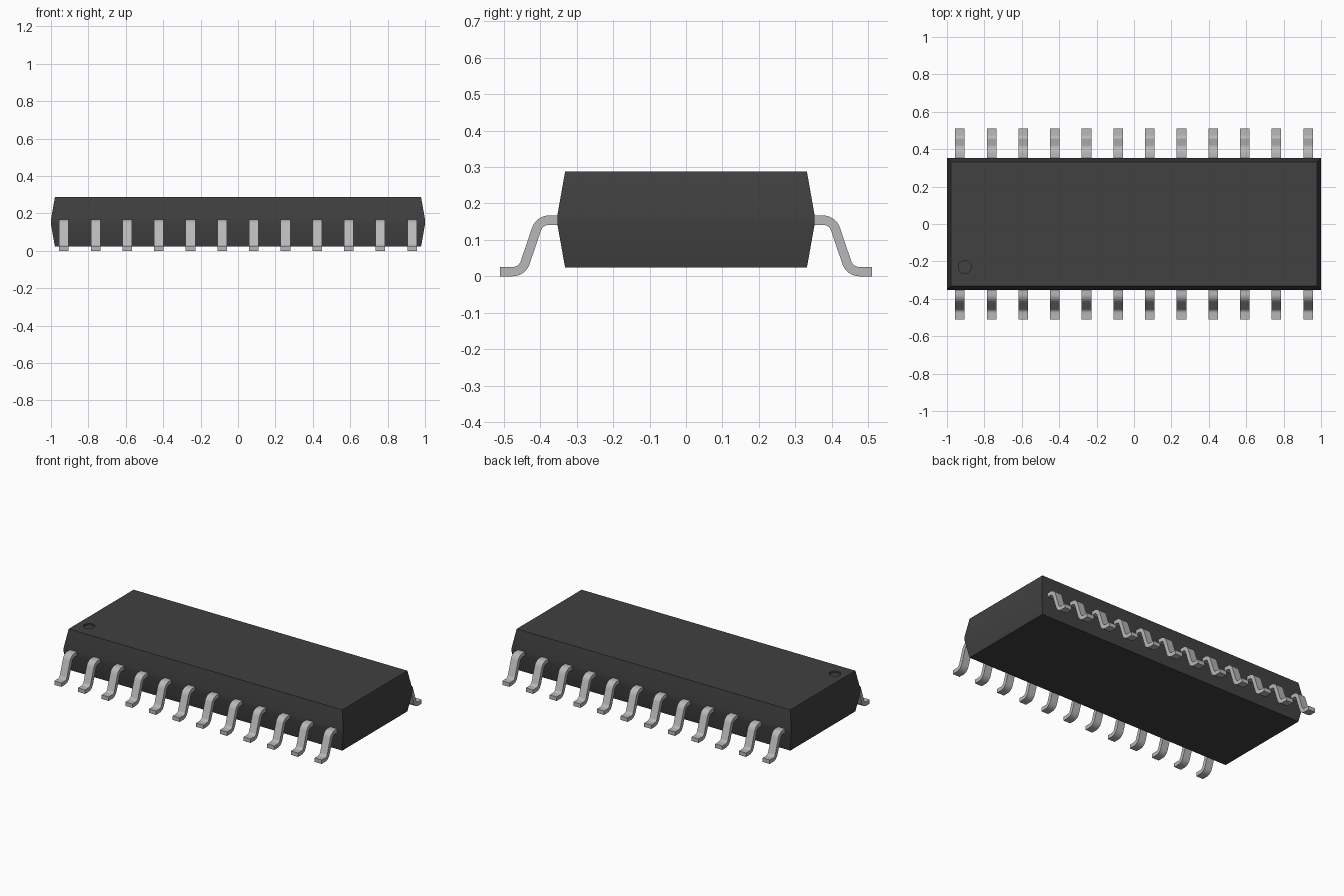
import bpy, bmesh, math
from mathutils import Vector

if "Cube" in bpy.data.objects:
    bpy.data.objects.remove(bpy.data.objects["Cube"], do_unlink=True)


def material(name, value, metallic=0.0):
    mat = bpy.data.materials.new(name)
    mat.use_nodes = True
    color = (value, value, value, 1)
    mat.diffuse_color = color
    mat.node_tree.nodes["Principled BSDF"].inputs["Base Color"].default_value = color
    return mat


def make_object(name, bm, mat):
    bmesh.ops.recalc_face_normals(bm, faces=bm.faces)
    mesh = bpy.data.meshes.new(name)
    bm.to_mesh(mesh)
    bm.free()
    mesh.materials.append(mat)
    obj = bpy.data.objects.new(name, mesh)
    bpy.context.collection.objects.link(obj)
    return obj


def select_only(obj):
    bpy.ops.object.select_all(action="DESELECT")
    obj.select_set(True)
    bpy.context.view_layer.objects.active = obj


def skin(bm, rings):
    """Join equal rings of points into a closed, capped tube."""
    loops = [[bm.verts.new(p) for p in ring] for ring in rings]
    n = len(loops[0])
    for a, b in zip(loops, loops[1:]):
        for i in range(n):
            j = (i + 1) % n
            bm.faces.new((a[i], a[j], b[j], b[i]))
    bm.faces.new(loops[0])
    bm.faces.new(loops[-1])


plastic = material("dark grey plastic", 0.052)
metal = material("light grey metal", 0.48)

# Package body: drafted block, widest at the lead line
bm = bmesh.new()
skin(bm, [[(sx * (1 - inset), sy * (0.353 - inset), z)
           for sx, sy in ((-1, -1), (1, -1), (1, 1), (-1, 1))]
          for z, inset in ((0.024, 0.021), (0.142, 0), (0.168, 0), (0.287, 0.021))])
rim = [e for e in bm.edges
       if len(e.link_faces) == 2 and e.calc_face_angle(0) > math.radians(30)]
bmesh.ops.bevel(bm, geom=rim, offset=0.009, segments=3, profile=0.5, affect="EDGES")
body = make_object("package_body", bm, plastic)

# Round orientation dimple in the top
bpy.ops.mesh.primitive_cylinder_add(vertices=32, radius=0.034, depth=0.04,
                                    location=(-0.904, -0.23, 0.297))
cutter = bpy.context.object
cutter.data.materials.append(plastic)
cutter.hide_render = True
select_only(body)
cut = body.modifiers.new("dimple", "BOOLEAN")
cut.operation = "DIFFERENCE"
cut.solver = "EXACT"
cut.object = cutter
bpy.ops.object.modifier_apply(modifier=cut.name)
bpy.data.objects.remove(cutter, do_unlink=True)
bpy.ops.object.shade_smooth_by_angle(angle=math.radians(35))


def rounded_path(points, radius, steps):
    """Polyline in y, z with each inner corner replaced by an arc."""
    pts = [Vector(p) for p in points]
    path = [pts[0]]
    for a, p, b in zip(pts, pts[1:], pts[2:]):
        u, v = (a - p).normalized(), (b - p).normalized()
        turn = math.pi - u.angle(v)
        start = p + u * radius * math.tan(turn / 2)
        inward = (u + v).normalized()
        center = p + inward * radius / math.cos(turn / 2)
        for i in range(steps + 1):
            t = turn * i / steps
            path.append(center + (start - center) * math.cos(t) - u * radius * math.sin(t))
    return path + [pts[-1]]


# Gull-wing lead profile, swept across the lead width
T, W = 0.0128, 0.0255
path = rounded_path([(0.335, 0.154), (0.402, 0.154), (0.45, T), (0.511, T)], 0.036, 8)


def lead_rings(x, side):
    rings = []
    for i, p in enumerate(path):
        d = (path[min(i + 1, len(path) - 1)] - path[max(i - 1, 0)]).normalized()
        n = Vector((-d.y, d.x)) * T
        rings.append([(x + sx * W, side * (p.x + sn * n.x), p.y + sn * n.y)
                      for sx, sn in ((-1, -1), (1, -1), (1, 1), (-1, 1))])
    return rings


# Twelve leads along each long side
COUNT, SPAN = 12, 0.931
for label, side in (("front", -1), ("back", 1)):
    for k in range(COUNT):
        bm = bmesh.new()
        skin(bm, lead_rings(-SPAN + 2 * SPAN * k / (COUNT - 1), side))
        lead = make_object(f"{label}_lead_{k + 1}", bm, metal)
        select_only(lead)
        bpy.ops.object.shade_smooth_by_angle(angle=math.radians(35))
